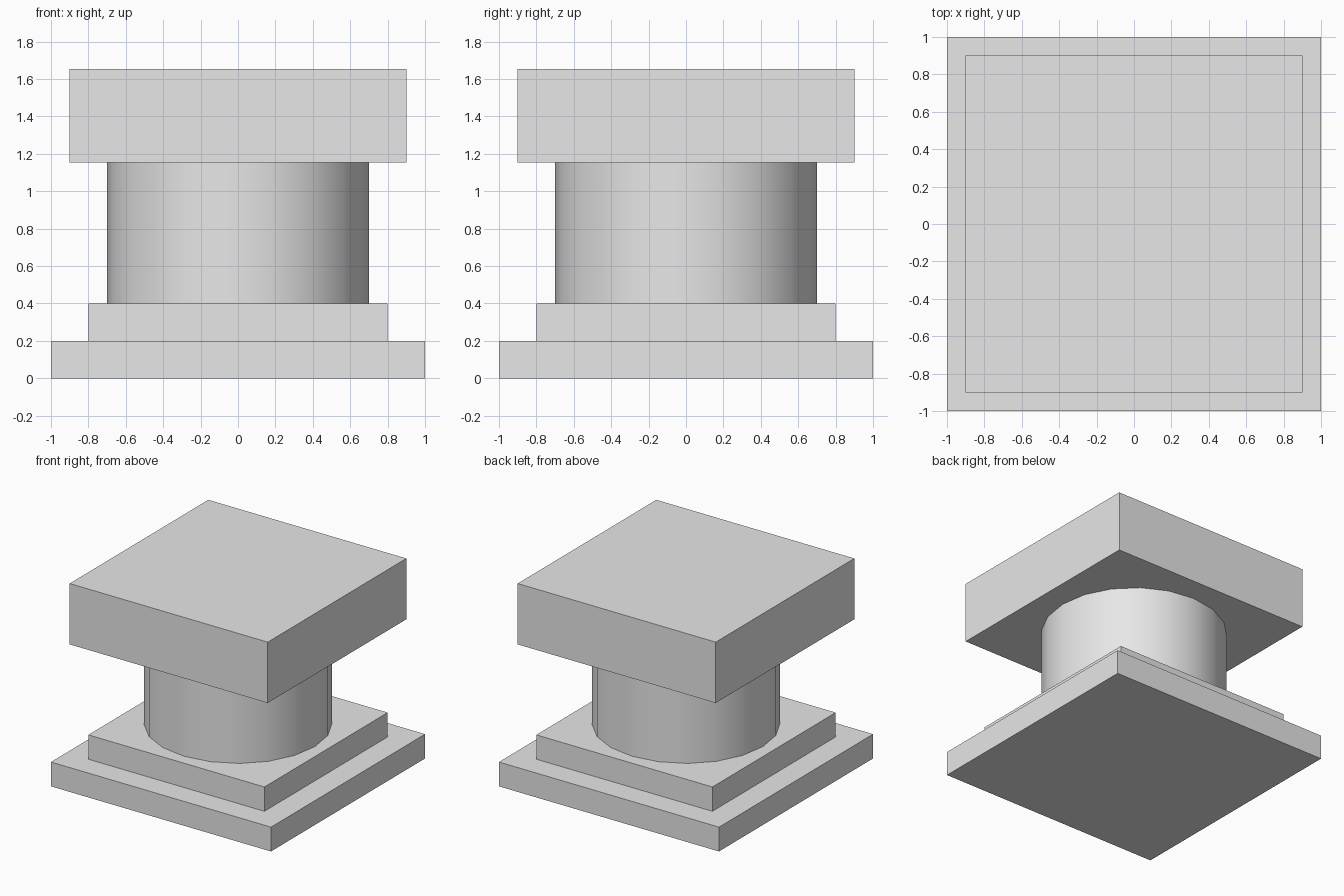
import bpy
import math

default = bpy.data.objects.get("Cube")
if default:
    bpy.data.objects.remove(default, do_unlink=True)

# Single stone colour
stone = bpy.data.materials.new("stone_grey")
stone.use_nodes = True
colour = (0.8, 0.8, 0.8, 1.0)
stone.diffuse_color = colour
stone.node_tree.nodes["Principled BSDF"].inputs["Base Color"].default_value = colour


def slab(name, width, bottom, top):
    bpy.ops.mesh.primitive_cube_add(size=1, location=(0, 0, (bottom + top) / 2))
    obj = bpy.context.object
    obj.name = name
    obj.scale = (width, width, top - bottom)
    bpy.ops.object.transform_apply(location=False, rotation=False, scale=True)
    obj.data.materials.append(stone)


# Stepped base and square cap
slab("base_plinth", 2.0, 0.0, 0.2)
slab("base_step", 1.6, 0.2, 0.4)
slab("top_block", 1.8, 1.155, 1.655)

# Round column between step and cap
bpy.ops.mesh.primitive_cylinder_add(
    vertices=20, radius=0.7, depth=0.755, location=(0, 0, 0.4 + 0.755 / 2))
column = bpy.context.object
column.name = "round_column"
column.data.materials.append(stone)
bpy.ops.object.shade_smooth_by_angle(angle=math.radians(40))
